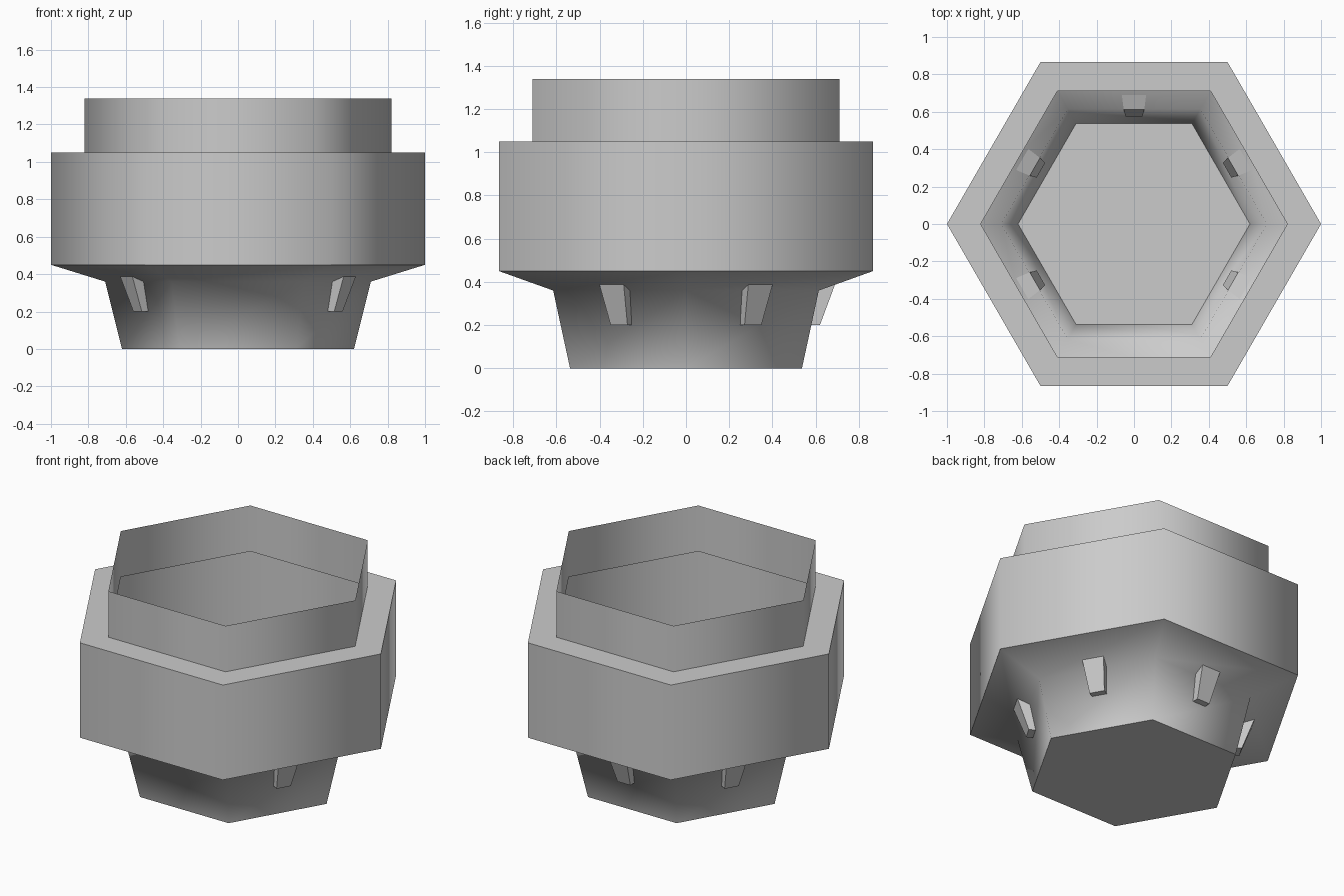
import bpy
import math
from mathutils import Matrix, Vector

cube = bpy.data.objects.get("Cube")
if cube:
    bpy.data.objects.remove(cube, do_unlink=True)

# Single grey material
grey = bpy.data.materials.new("light grey")
grey.use_nodes = True
colour = (0.6, 0.6, 0.6, 1.0)
grey.diffuse_color = colour
grey.node_tree.nodes["Principled BSDF"].inputs["Base Color"].default_value = colour


def make_object(name, verts, faces):
    mesh = bpy.data.meshes.new(name)
    mesh.from_pydata(verts, [], faces)
    mesh.materials.append(grey)
    obj = bpy.data.objects.new(name, mesh)
    bpy.context.collection.objects.link(obj)
    return obj


def hex_shell(name, profile, sides=6):
    """Six-sided thin shell lofted through (radius, height) rings, floor closed."""
    verts = []
    for radius, z in profile:
        for i in range(sides):
            a = math.tau * i / sides
            verts.append((radius * math.cos(a), radius * math.sin(a), z))
    faces = [tuple(reversed(range(sides)))]
    for ring in range(len(profile) - 1):
        lo, hi = ring * sides, (ring + 1) * sides
        for i in range(sides):
            j = (i + 1) % sides
            faces.append((lo + i, lo + j, hi + j, hi + i))
    return make_object(name, verts, faces)


# Open container: tapered base, flared shoulder, wide band, ledge, neck
body = hex_shell("container_body", [
    (0.62, 0), (0.71, 0.36), (1, 0.45), (1, 1.05), (0.82, 1.05), (0.82, 1.34)])
bpy.ops.object.select_all(action='DESELECT')
body.select_set(True)
bpy.context.view_layer.objects.active = body
bpy.ops.object.shade_smooth_by_angle(angle=math.radians(63))


def lug(name, angle):
    """Tapered bracket hugging the base under the shoulder."""
    # (outward distance, half width, height)
    section = [(0.575, 0.045, 0.2), (0.62, 0.045, 0.2),
               (0.69, 0.065, 0.388), (0.612, 0.055, 0.36)]
    turn = Matrix.Rotation(math.radians(angle), 3, 'Z')
    verts = [turn @ Vector((r, side * w, z))
             for side in (-1, 1) for r, w, z in section]
    faces = [(0, 1, 2, 3), (7, 6, 5, 4)]
    faces += [(i, i + 4, (i + 1) % 4 + 4, (i + 1) % 4) for i in range(4)]
    make_object(name, verts, faces)


# One lug on every side except the front
for name, angle in [("right_back_lug", 150), ("left_back_lug", 30), ("back_lug", 90),
                    ("left_front_lug", -30), ("right_front_lug", -150)]:
    lug(name, angle)
